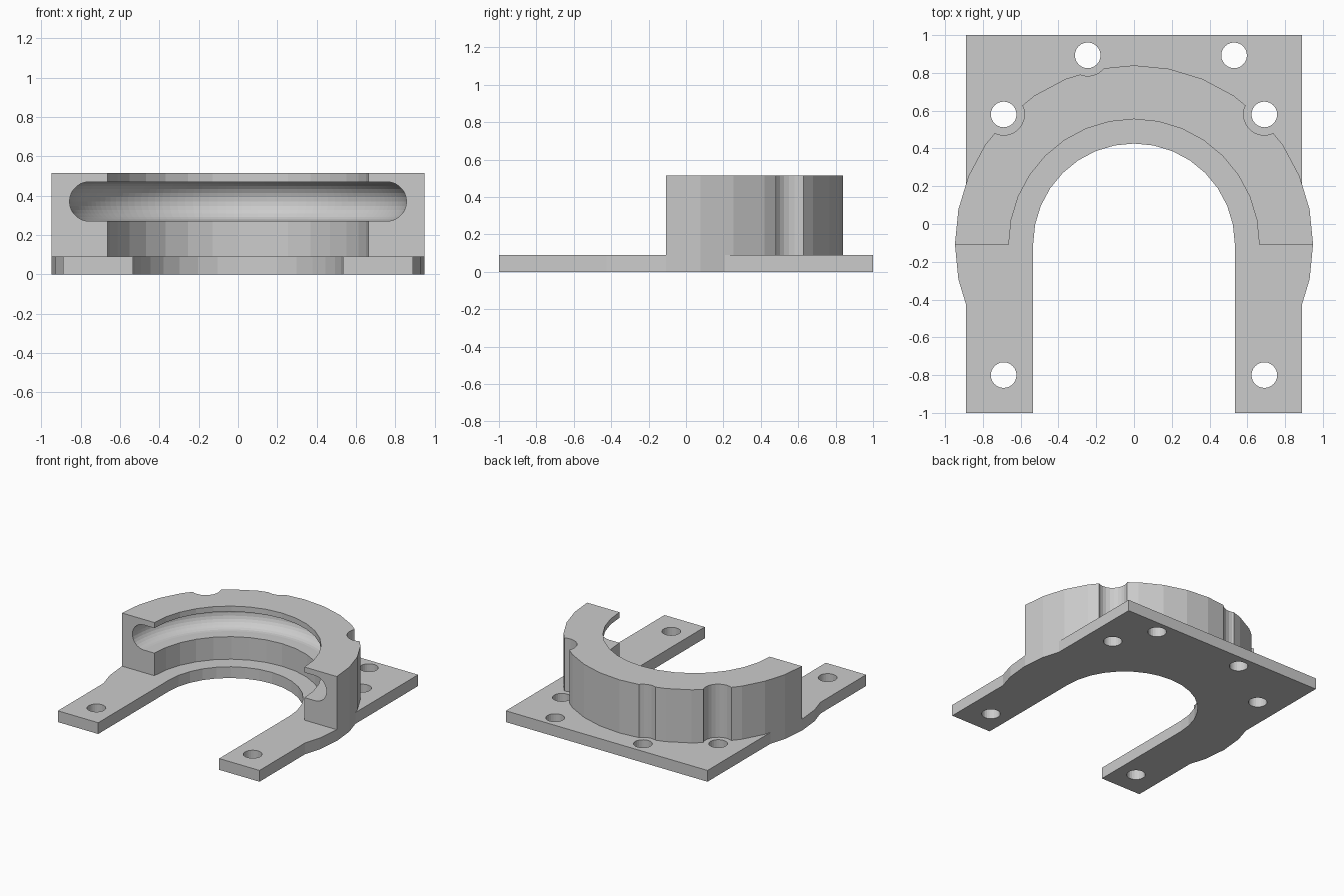
import bpy, bmesh
from math import sin, cos, pi

if "Cube" in bpy.data.objects:
    bpy.data.objects.remove(bpy.data.objects["Cube"])

CY = -0.108                    # centre of the round collar in y
R_OUT, R_IN, R_SLOT = 0.948, 0.663, 0.534
PLATE_Z, TOP_Z = 0.09, 0.514
HOLES = [(-0.69, 0.58), (0.69, 0.58), (-0.69, -0.80), (0.69, -0.80),
         (-0.245, 0.893), (0.53, 0.893)]


def arc(cx, cy, r, a0, a1, n):
    return [(cx + r * cos(a0 + (a1 - a0) * i / n),
             cy + r * sin(a0 + (a1 - a0) * i / n)) for i in range(n + 1)]


def finish(name, bm):
    bmesh.ops.recalc_face_normals(bm, faces=bm.faces[:])
    mesh = bpy.data.meshes.new(name)
    bm.to_mesh(mesh)
    bm.free()
    ob = bpy.data.objects.new(name, mesh)
    bpy.context.collection.objects.link(ob)
    return ob


def prism(name, pts, z0, z1):
    bm = bmesh.new()
    face = bm.faces.new([bm.verts.new((x, y, z0)) for x, y in pts])
    ext = bmesh.ops.extrude_face_region(bm, geom=[face], use_keep_orig=True)
    for v in ext["geom"]:
        if isinstance(v, bmesh.types.BMVert):
            v.co.z = z1
    return finish(name, bm)


def disc(name, x, y, r, z0, z1, n):
    return prism(name, arc(x, y, r, 0, 2 * pi, n)[:-1], z0, z1)


def revolve(name, profile, n):
    bm = bmesh.new()
    rings = []
    for i in range(n):
        a = 2 * pi * (i + 0.5) / n
        rings.append([bm.verts.new((r * cos(a), CY + r * sin(a), z)) for r, z in profile])
    m = len(profile)
    for i in range(n):
        p, q = rings[i], rings[(i + 1) % n]
        for j in range(m):
            k = (j + 1) % m
            bm.faces.new((p[j], p[k], q[k], q[j]))
    return finish(name, bm)


def boolean(target, tool, op="DIFFERENCE"):
    tool.hide_render = True
    mod = target.modifiers.new(op.lower(), "BOOLEAN")
    mod.operation, mod.solver, mod.object = op, "EXACT", tool
    bpy.context.view_layer.objects.active = target
    bpy.ops.object.modifier_apply(modifier=mod.name)
    bpy.data.objects.remove(tool, do_unlink=True)


# Base plate: rectangle widened by a disc, with a U-shaped slot
bracket = prism("collar_bracket", [(-0.89, -1), (0.89, -1), (0.89, 1), (-0.89, 1)], 0, PLATE_Z)
boolean(bracket, disc("flange_disc", 0, CY, R_OUT, 0, PLATE_Z, 32), "UNION")
slot = [(-R_SLOT, -1.2), (R_SLOT, -1.2)] + arc(0, CY, R_SLOT, 0, pi, 16)
boolean(bracket, prism("slot_cutter", slot, -0.1, 0.2))

# Half-round collar with bolt head clearances
profile = arc(0, CY, R_OUT, 0, pi, 16) + arc(0, CY, R_IN, pi, 0, 16)
collar = prism("collar", profile, PLATE_Z, TOP_Z)
for x, y in HOLES:
    if y > 0 and x != 0.53:
        boolean(collar, disc("clearance_cutter", x, y, 0.11, 0, 0.7, 24))

# Rounded groove inside the collar
groove = [(0.56, 0.27)] + arc(0.757, 0.37, 0.1, -pi / 2, pi / 2, 14) + [(0.56, 0.47)]
boolean(collar, revolve("groove_cutter", groove, 128))
boolean(bracket, collar, "UNION")

# Bolt holes
for x, y in HOLES:
    boolean(bracket, disc("hole_cutter", x, y, 0.068, -0.1, 0.2, 24))
